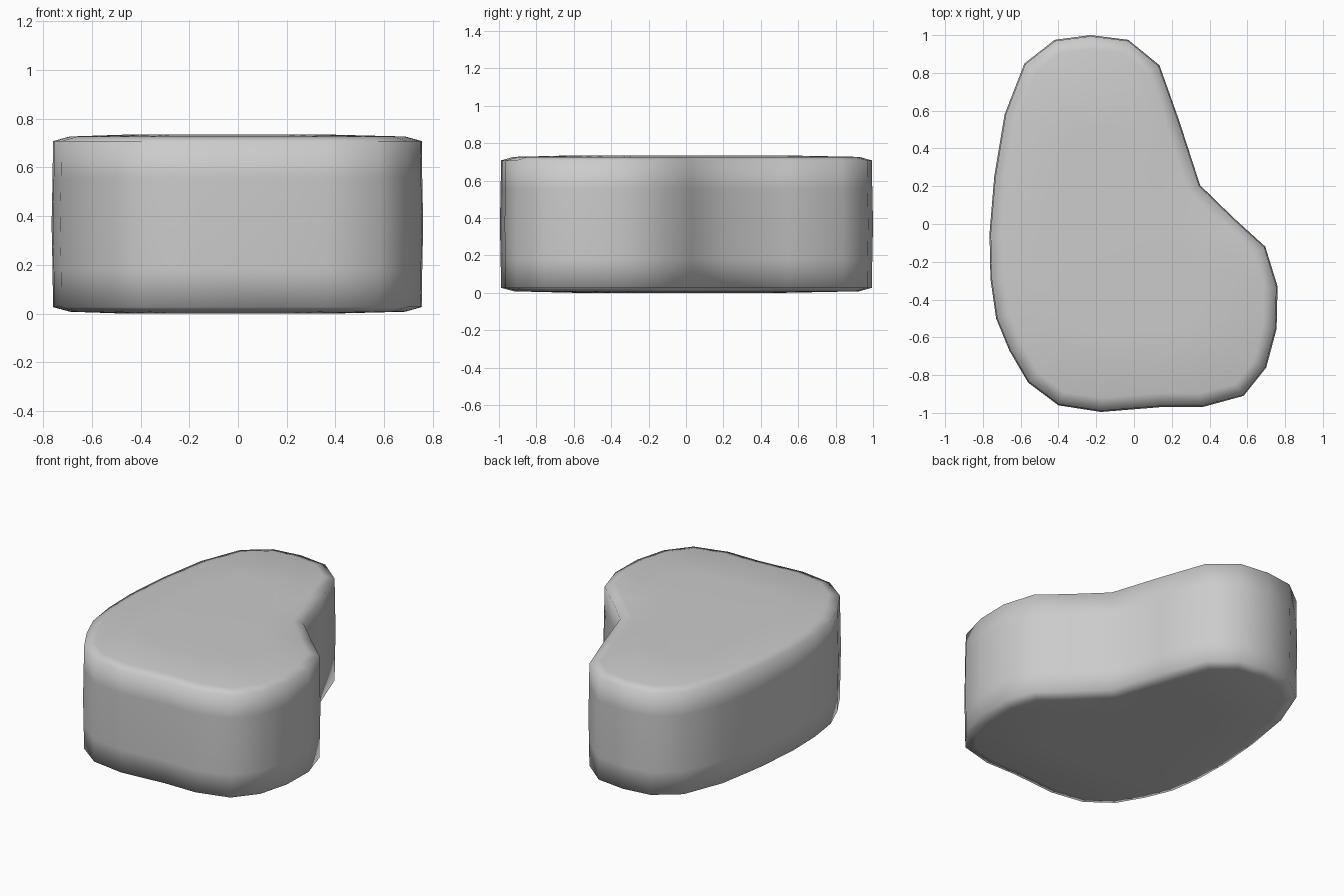
import bpy, bmesh
from mathutils import Vector

if "Cube" in bpy.data.objects:
    bpy.data.objects.remove(bpy.data.objects["Cube"])

# Plan outline of the bean-shaped cushion, clockwise from the back
OUTLINE = [Vector(p) for p in [
    (-0.23, 1.0), (-0.03, 0.975), (0.135, 0.84), (0.24, 0.545), (0.35, 0.205),
    (0.53, 0.03), (0.695, -0.12), (0.76, -0.33), (0.755, -0.555), (0.70, -0.76),
    (0.58, -0.91), (0.36, -0.97), (0.135, -0.97), (-0.175, -0.995), (-0.40, -0.96),
    (-0.56, -0.84), (-0.66, -0.67), (-0.73, -0.50), (-0.76, -0.29), (-0.765, -0.05),
    (-0.74, 0.25), (-0.685, 0.58), (-0.58, 0.85), (-0.42, 0.975)]]
CENTRE = Vector((-0.1, -0.1))
N = len(OUTLINE)


def inset(points, d):
    """Move every point inward by d along its corner normal."""
    out = []
    for i, p in enumerate(points):
        a = (p - points[i - 1]).normalized()
        b = (points[(i + 1) % N] - p).normalized()
        n = Vector((a.y + b.y, -a.x - b.x)).normalized()
        out.append(p + n * d)
    return out


# Half profile: (height above the base, inset, scale about the centre)
half = [(0.0, 0.075, 0.6), (0.008, 0.075, 1.0), (0.027, 0.006, 1.0), (0.18, 0.004, 1.0)]
HEIGHT = 0.735
profile = half + [(HEIGHT / 2, 0, 1.0)] + [(HEIGHT - z, d, s) for z, d, s in reversed(half)]

# Rings joined by side faces, closed with caps
bm = bmesh.new()
rings = []
for z, d, s in profile:
    pts = [CENTRE + (p - CENTRE) * s for p in inset(OUTLINE, d)]
    rings.append([bm.verts.new((p.x, p.y, z)) for p in pts])
for lo, hi in zip(rings, rings[1:]):
    for i in range(N):
        j = (i + 1) % N
        bm.faces.new((lo[i], lo[j], hi[j], hi[i]))
bm.faces.new(rings[0])
bm.faces.new(rings[-1])
bmesh.ops.recalc_face_normals(bm, faces=bm.faces[:])
for f in bm.faces:
    f.smooth = True

mesh = bpy.data.meshes.new("cushion")
bm.to_mesh(mesh)
bm.free()
cushion = bpy.data.objects.new("cushion", mesh)
bpy.context.collection.objects.link(cushion)
